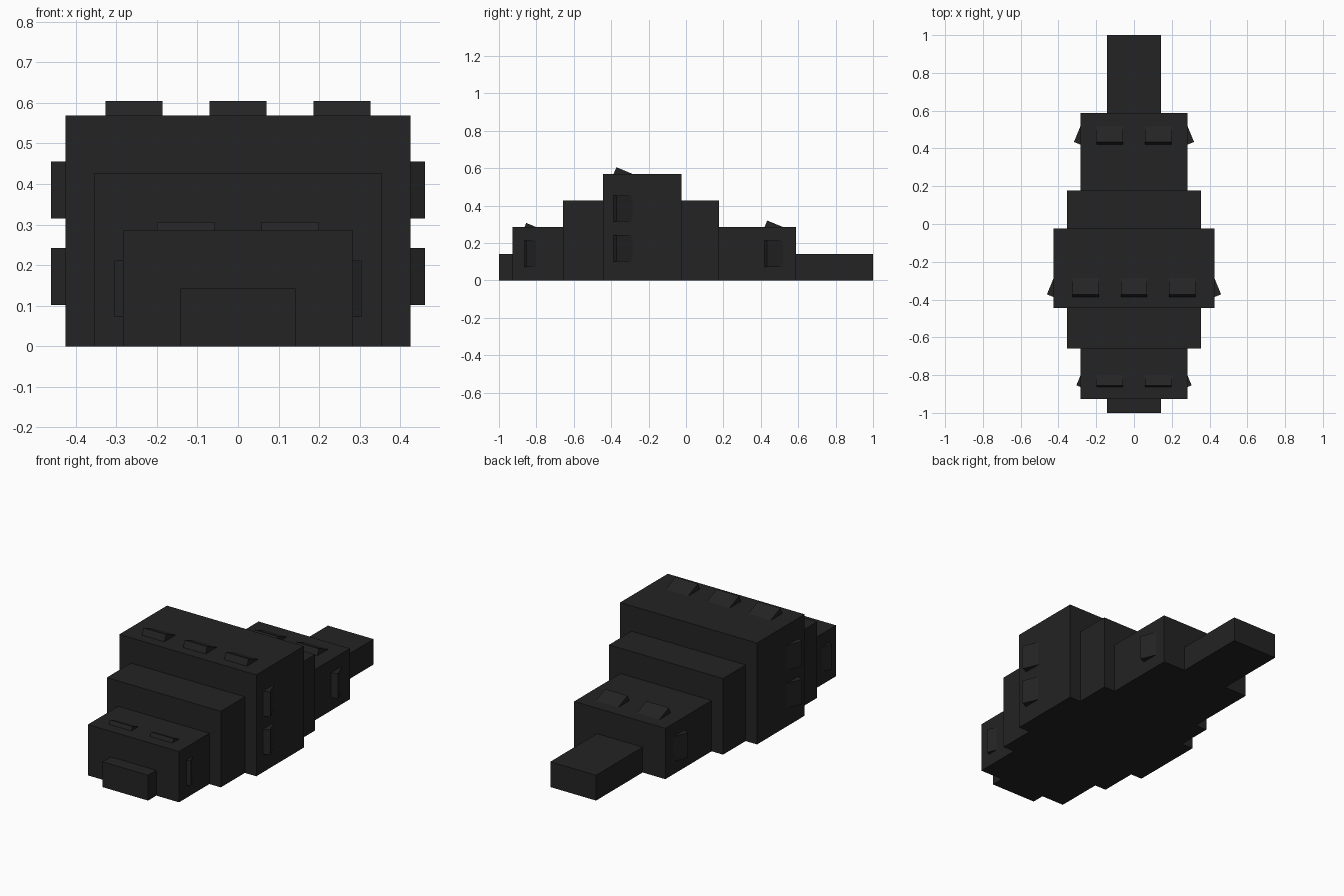
import bpy

if "Cube" in bpy.data.objects:
    bpy.data.objects.remove(bpy.data.objects["Cube"])

# One dark shell colour
shell = bpy.data.materials.new("charcoal")
shell.diffuse_color = (0.017, 0.017, 0.017, 1)
shell.use_nodes = True
shell.node_tree.nodes["Principled BSDF"].inputs["Base Color"].default_value = shell.diffuse_color


def add_mesh(name, verts, faces):
    mesh = bpy.data.meshes.new(name)
    mesh.from_pydata(verts, [], faces)
    mesh.materials.append(shell)
    obj = bpy.data.objects.new(name, mesh)
    bpy.context.collection.objects.link(obj)
    return obj


def segment(name, y0, y1, half, height):
    """Body block standing on the ground."""
    bpy.ops.mesh.primitive_cube_add(size=1, location=(0, (y0 + y1) / 2, height / 2))
    obj = bpy.context.object
    obj.name = name
    obj.scale = (2 * half, y1 - y0, height)
    bpy.ops.object.transform_apply(location=False, rotation=False, scale=True)
    obj.data.materials.append(shell)


def spike(name, y, rise, base, centre, side=0):
    """Tilted scale: steep front, long slope to the back, root sunk into the body.
    side 0 points up from z = base; side +1 / -1 points out from x = base."""
    tip, tail, sink = y + rise * 0.41, y + rise * 2.83, 0.01
    profile = [(y, -sink), (y, 0), (tip, rise), (tail, 0), (tail, -sink)]
    verts = []
    for w in (centre - 0.07, centre + 0.07):
        for py, out in profile:
            verts.append((side * (base + out), py, w) if side else (w, py, base + out))
    n = len(profile)
    faces = [tuple(range(n)), tuple(reversed(range(n, 2 * n)))]
    faces += [(i, i + n, (i + 1) % n + n, (i + 1) % n) for i in range(n)]
    # Upward and left-hand scales need opposite winding from right-hand ones
    if side < 1:
        faces = [tuple(reversed(f)) for f in faces]
    obj = add_mesh(name, verts, faces)
    # Keep every face pointing outward
    import bmesh
    bm = bmesh.new()
    bm.from_mesh(obj.data)
    bmesh.ops.recalc_face_normals(bm, faces=bm.faces)
    bm.to_mesh(obj.data)
    bm.free()


# Stepped body from snout to tail
for name, y0, y1, half, height in [
    ("snout", -1.0, -0.927, 0.142, 0.142),
    ("head", -0.927, -0.658, 0.283, 0.285),
    ("neck", -0.658, -0.445, 0.354, 0.427),
    ("thorax", -0.445, -0.023, 0.425, 0.569),
    ("waist", -0.023, 0.177, 0.354, 0.427),
    ("abdomen", 0.177, 0.587, 0.283, 0.285),
    ("tail", 0.587, 1.0, 0.142, 0.142),
]:
    segment(name, y0, y1, half, height)

# Scales: part, front edge, rise, top height, half width, top places, side places
for part, y, rise, top, half, xs, zs in [
    ("head", -0.863, 0.022, 0.285, 0.283, (-0.128, 0.128), (0.142,)),
    ("thorax", -0.387, 0.036, 0.569, 0.425, (-0.256, 0, 0.256), (0.172, 0.385)),
    ("abdomen", 0.42, 0.035, 0.285, 0.283, (-0.128, 0.128), (0.142,)),
]:
    for x in xs:
        spike(part + "_top_scale", y, rise, top, x)
    for z in zs:
        for side in (-1, 1):
            spike(part + "_side_scale", y, rise, half, z, side)
